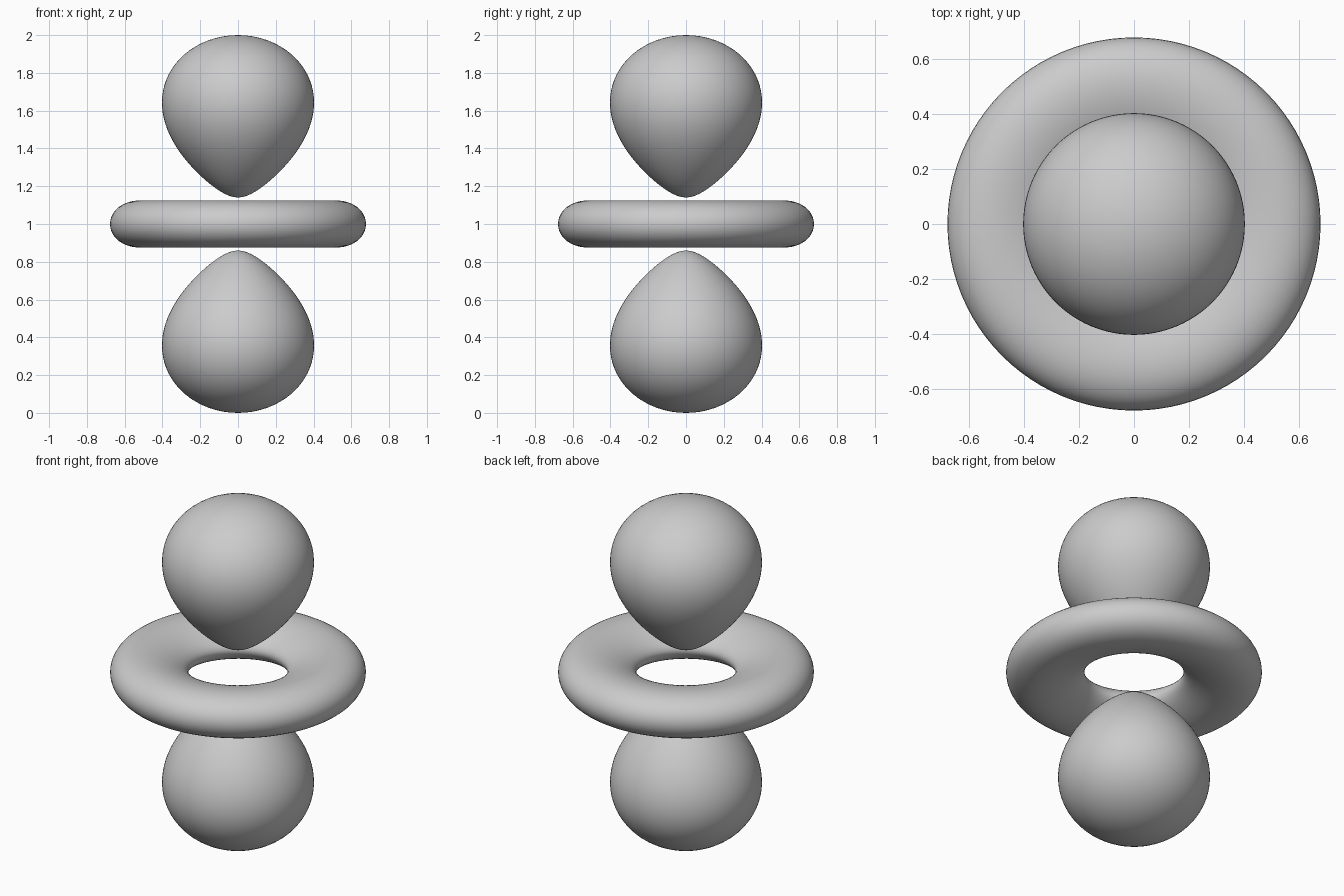
import bpy
import bmesh
from math import cos, sin, pi, exp, log, sqrt, tau
from mathutils import Matrix

if "Cube" in bpy.data.objects:
    bpy.data.objects.remove(bpy.data.objects["Cube"])

DECAY = 4.565              # radial fall-off of the two-lobed wave shape
LEVEL = 2 * exp(-DECAY)    # surface level that puts the lobe tip at radius 1
CENTRE = 1.0
SEGMENTS = 96

grey = bpy.data.materials.new("plain grey")
grey.use_nodes = True
grey.diffuse_color = (0.6, 0.6, 0.6, 1)
grey.node_tree.nodes["Principled BSDF"].inputs["Base Color"].default_value = (0.6, 0.6, 0.6, 1)


def radial_range(level):
    """Nearest and farthest radius where r^2 * exp(-DECAY r) equals level."""
    near, far = 0.1, 1.0
    for _ in range(80):
        near = sqrt(level * exp(DECAY * near))
        far = log(far * far / level) / DECAY
    return near, far


def profile(near, far, sign, steps):
    """Half outline (distance from axis, height), evenly eased at both ends."""
    points = []
    for i in range(steps + 1):
        r = (near + far) / 2 - (far - near) / 2 * cos(pi * i / steps)
        cos_sq = (1 + sign * LEVEL * exp(DECAY * r) / r ** 2) / 3
        cos_sq = min(max(cos_sq, 0), 1)
        if i in (0, steps):
            cos_sq = 1 if sign > 0 else 0
        points.append((r * sqrt(1 - cos_sq), r * sqrt(cos_sq)))
    return points


def lathe(name, points, closed=False):
    """Revolve an outline about the vertical axis into a smooth object."""
    bm = bmesh.new()
    verts = [bm.verts.new((x, 0, z)) for x, z in points]
    edges = [bm.edges.new(pair) for pair in zip(verts, verts[1:])]
    if closed:
        edges.append(bm.edges.new((verts[-1], verts[0])))
    bmesh.ops.spin(bm, geom=verts + edges, cent=(0, 0, 0), axis=(0, 0, 1),
                   angle=tau, steps=SEGMENTS, use_merge=False)
    bmesh.ops.remove_doubles(bm, verts=bm.verts, dist=1e-5)
    bmesh.ops.recalc_face_normals(bm, faces=bm.faces)
    bmesh.ops.transform(bm, matrix=Matrix.Translation((0, 0, CENTRE)), verts=bm.verts)
    for face in bm.faces:
        face.smooth = True
    mesh = bpy.data.meshes.new(name)
    bm.to_mesh(mesh)
    bm.free()
    mesh.materials.append(grey)
    obj = bpy.data.objects.new(name, mesh)
    bpy.context.collection.objects.link(obj)
    return obj


# Teardrop lobes, one above and one below with their points facing
lobe = profile(*radial_range(LEVEL / 2), 1, 48)
lathe("upper_lobe", lobe)
lathe("lower_lobe", [(x, -z) for x, z in lobe])

# Flattened ring around the middle
upper_half = profile(*radial_range(LEVEL), -1, 24)
lower_half = [(x, -z) for x, z in upper_half[-2:0:-1]]
lathe("middle_ring", upper_half + lower_half, closed=True)
